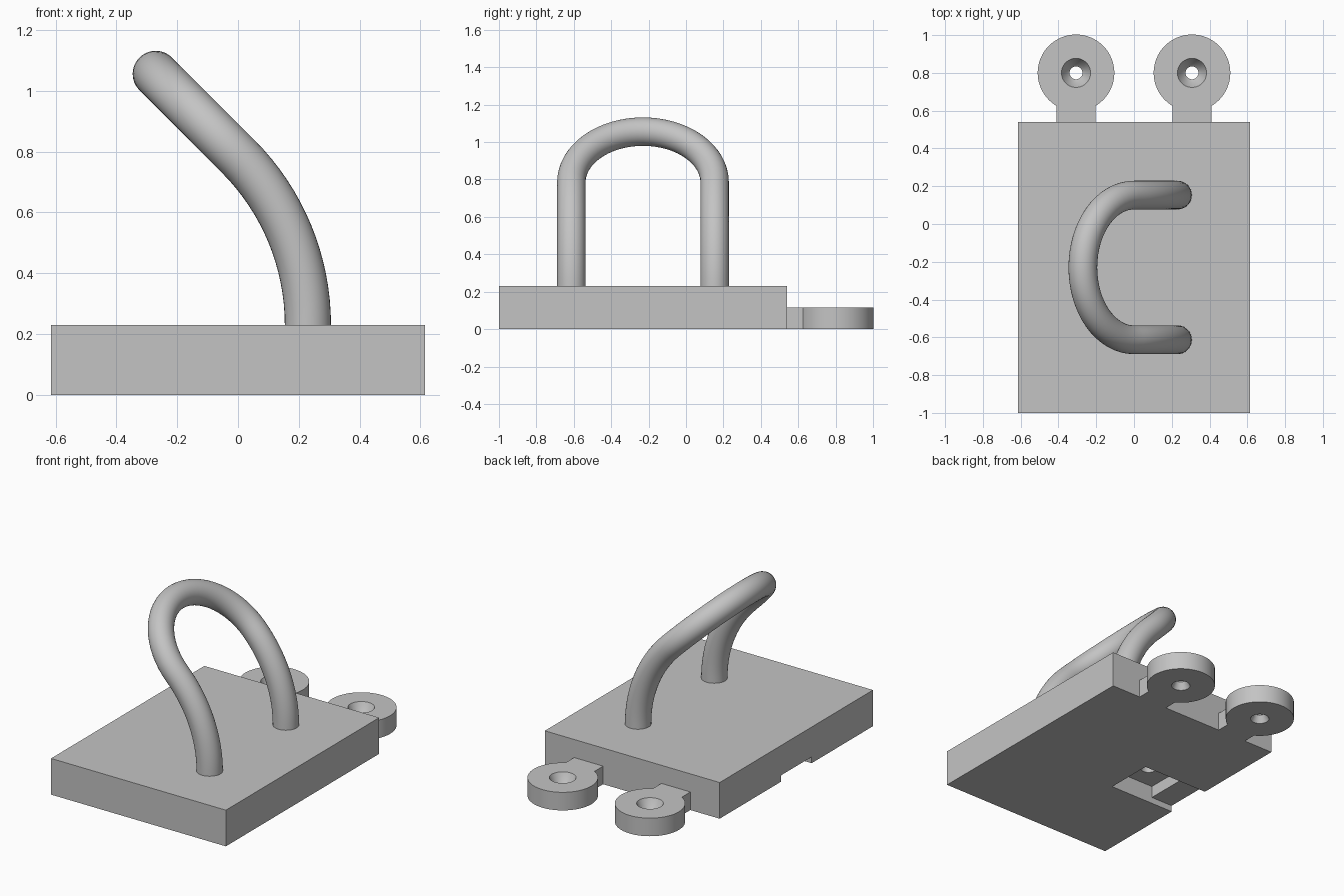
import bpy, bmesh
from math import sin, cos, pi, radians
from mathutils import Vector

cube = bpy.data.objects.get("Cube")
if cube:
    bpy.data.objects.remove(cube, do_unlink=True)

grey = bpy.data.materials.new("plain grey")
grey.use_nodes = True
colour = (0.55, 0.55, 0.55, 1)
grey.diffuse_color = colour
grey.node_tree.nodes["Principled BSDF"].inputs["Base Color"].default_value = colour


def finish(name, bm):
    """Turn a bmesh into a named, coloured object."""
    bmesh.ops.recalc_face_normals(bm, faces=bm.faces)
    mesh = bpy.data.meshes.new(name)
    bm.to_mesh(mesh)
    bm.free()
    mesh.materials.append(grey)
    obj = bpy.data.objects.new(name, mesh)
    bpy.context.collection.objects.link(obj)
    return obj


def box(name, low, high):
    bm = bmesh.new()
    bmesh.ops.create_cube(bm, size=1)
    low, high = Vector(low), Vector(high)
    for v in bm.verts:
        v.co = (low + high) / 2 + v.co * (high - low)
    return finish(name, bm)


def lathe(name, profile, centre, steps=64):
    """Revolve a closed (radius, height) profile about a vertical axis."""
    bm = bmesh.new()
    rings = [[bm.verts.new((centre[0] + r * cos(2 * pi * i / steps),
                            centre[1] + r * sin(2 * pi * i / steps), z))
              for i in range(steps)] for r, z in profile]
    for a, b in zip(rings, rings[1:] + rings[:1]):
        for i in range(steps):
            j = (i + 1) % steps
            bm.faces.new((a[i], a[j], b[j], b[i]))
    return finish(name, bm)


def combine(target, other, operation):
    """Apply a boolean and discard the second object."""
    other.hide_render = True
    mod = target.modifiers.new("boolean", 'BOOLEAN')
    mod.operation, mod.solver, mod.object = operation, 'EXACT', other
    bpy.context.view_layer.objects.active = target
    bpy.ops.object.modifier_apply(modifier=mod.name)
    bpy.data.objects.remove(other, do_unlink=True)


def smooth(obj, angle=30):
    bpy.ops.object.select_all(action='DESELECT')
    obj.select_set(True)
    bpy.context.view_layer.objects.active = obj
    bpy.ops.object.shade_smooth_by_angle(angle=radians(angle))


HALF_X, BACK, TOP = 0.615, 0.54, 0.23
LUG_X, LUG_Y, LUG_R, LUG_H = 0.307, 0.8, 0.203, 0.115
MID_Y, POCKET = -0.23, 0.154

# Base plate with a square pocket and a shallow side slot underneath
base = box("base_plate", (-HALF_X, -1, 0), (HALF_X, BACK, TOP))
combine(base, box("pocket_cutter", (-LUG_X - POCKET, MID_Y - POCKET, -0.1),
                  (-LUG_X + POCKET, MID_Y + POCKET, LUG_H)), 'DIFFERENCE')
combine(base, box("slot_cutter", (-HALF_X - 0.1, MID_Y - POCKET, -0.1),
                  (-LUG_X - POCKET + 0.01, MID_Y + POCKET, 0.04)), 'DIFFERENCE')

# Small tapered hole in the pocket ceiling
bm = bmesh.new()
bmesh.ops.create_cone(bm, cap_ends=True, segments=32, radius1=0.05, radius2=0.025, depth=0.08)
bmesh.ops.translate(bm, verts=bm.verts, vec=(-LUG_X, MID_Y, LUG_H + 0.035))
combine(base, finish("hole_cutter", bm), 'DIFFERENCE')
smooth(base)

# Two rear mounting lugs with countersunk holes and short necks
lug_profile = [(LUG_R, 0), (LUG_R, LUG_H), (0.077, LUG_H), (0.05, 0.06),
               (0.034, 0.045), (0.055, 0)]
for side, name in ((1, "left_lug"), (-1, "right_lug")):
    x = side * LUG_X
    lug = lathe(name, lug_profile, (x, LUG_Y))
    combine(lug, box("neck", (x - 0.102, BACK, 0), (x + 0.102, 0.65, LUG_H)), 'UNION')
    smooth(lug)

# Handle path: a leg curving to 45 degrees, a tilted half circle, the other leg
BEND, SPAN, FOOT = 0.785, 0.383, 0.23
leg = []
for i in range(17):
    a = radians(45) * i / 16
    leg.append(Vector((FOOT - BEND * (1 - cos(a)), MID_Y + SPAN, TOP + BEND * sin(a))))
lean = Vector((-1, 0, 1)).normalized()
start = Vector((leg[-1].x, MID_Y, leg[-1].z))
arch = [start + SPAN * (cos(pi * i / 32) * Vector((0, 1, 0)) + sin(pi * i / 32) * lean)
        for i in range(1, 32)]
other_leg = [Vector((p.x, 2 * MID_Y - p.y, p.z)) for p in reversed(leg)]
path = leg + arch + other_leg

# Sweep a round section along the path with a rotating frame
bm = bmesh.new()
tube_r, sides = 0.076, 32
rings = []
normal = Vector((0, 1, 0))
for i, p in enumerate(path):
    tangent = (path[min(i + 1, len(path) - 1)] - path[max(i - 1, 0)]).normalized()
    if i in (0, len(path) - 1):
        tangent = Vector((0, 0, 1 if i == 0 else -1))
    normal = (normal - tangent * normal.dot(tangent)).normalized()
    cross = tangent.cross(normal)
    rings.append([bm.verts.new(p + tube_r * (cos(2 * pi * k / sides) * normal
                                             + sin(2 * pi * k / sides) * cross))
                  for k in range(sides)])
for a, b in zip(rings, rings[1:]):
    for k in range(sides):
        j = (k + 1) % sides
        bm.faces.new((a[k], a[j], b[j], b[k]))
bm.faces.new(rings[0])
bm.faces.new(rings[-1])
smooth(finish("handle_loop", bm), 40)
